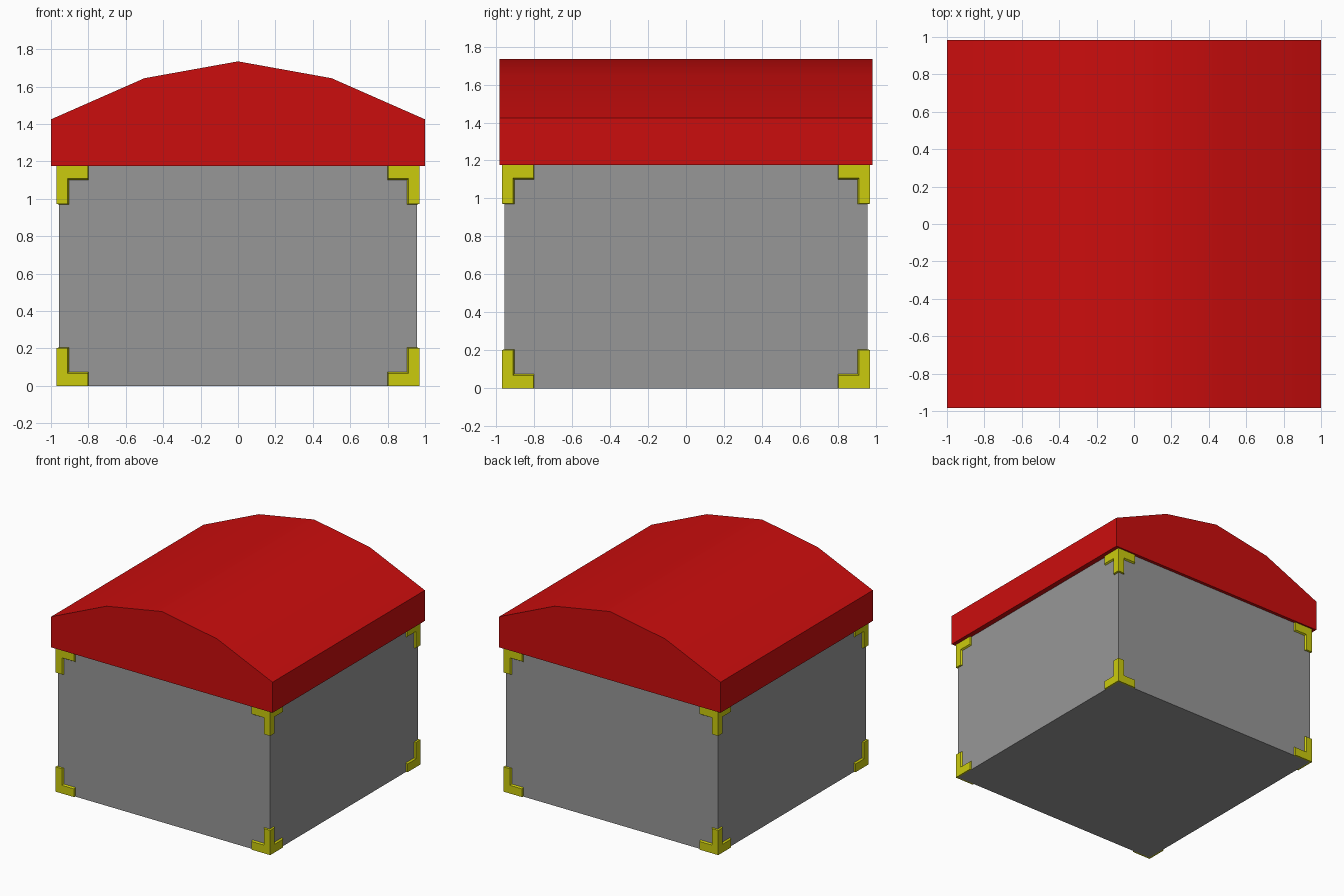
import bpy, bmesh, math

if "Cube" in bpy.data.objects:
    bpy.data.objects.remove(bpy.data.objects["Cube"])

HALF = 0.957      # body half width
TOP = 1.175       # body height
OUT = 0.97        # outer reach of the corner brackets


def material(name, rgb):
    m = bpy.data.materials.new(name)
    m.diffuse_color = (*rgb, 1)
    m.use_nodes = True
    m.node_tree.nodes["Principled BSDF"].inputs["Base Color"].default_value = m.diffuse_color
    return m


red = material("red", (0.60, 0.004, 0.004))
grey = material("grey", (0.31, 0.31, 0.31))
yellow = material("yellow", (0.60, 0.60, 0.004))


def make_object(name, bm, mat, z=0.0):
    bmesh.ops.recalc_face_normals(bm, faces=bm.faces)
    mesh = bpy.data.meshes.new(name)
    bm.to_mesh(mesh)
    bm.free()
    obj = bpy.data.objects.new(name, mesh)
    obj.location.z = z
    mesh.materials.append(mat)
    bpy.context.collection.objects.link(obj)
    return obj


def loft(bm, ring_a, ring_b):
    """Closed solid between two matching outlines."""
    a = [bm.verts.new(p) for p in ring_a]
    b = [bm.verts.new(p) for p in ring_b]
    bm.faces.new(a)
    bm.faces.new(b[::-1])
    n = len(a)
    for i in range(n):
        j = (i + 1) % n
        bm.faces.new((a[i], b[i], b[j], a[j]))


# Box body
bm = bmesh.new()
square = [(-HALF, -HALF), (HALF, -HALF), (HALF, HALF), (-HALF, HALF)]
loft(bm, [(x, y, 0) for x, y in square], [(x, y, TOP) for x, y in square])
make_object("box_body", bm, grey)

# Arched lid, overhanging the body
bm = bmesh.new()
arch = [(-1, TOP), (1, TOP), (1, 1.425), (0.5, 1.645), (0, 1.735),
        (-0.5, 1.645), (-1, 1.425)]
loft(bm, [(x, -0.983, z) for x, z in arch], [(x, 0.983, z) for x, z in arch])
lid = make_object("arched_lid", bm, red)
bpy.context.view_layer.objects.active = lid
lid.select_set(True)
bpy.ops.object.shade_smooth_by_angle(angle=math.radians(30))


# Corner brackets: two mitred L plates, mirrored to all eight corners
def l_shape(outer, leg, height, end, top):
    return [(outer, 0), (outer, top), (leg, top), (leg, height),
            (end, height), (end, 0)]


mid = TOP / 2
face = l_shape(OUT, 0.912, 0.067, 0.803, 0.202)
base = l_shape(HALF, 0.904, 0.075, 0.80, 0.205)
bm = bmesh.new()
loft(bm, [(a, -OUT, z - mid) for a, z in face],
     [(a, -HALF, z - mid) for a, z in base])
loft(bm, [(OUT, -a, z - mid) for a, z in face],
     [(HALF, -a, z - mid) for a, z in base])
brackets = make_object("corner_brackets", bm, yellow, mid)
mirror = brackets.modifiers.new("all_corners", "MIRROR")
mirror.use_axis = (True, True, True)
mirror.use_mirror_merge = False
